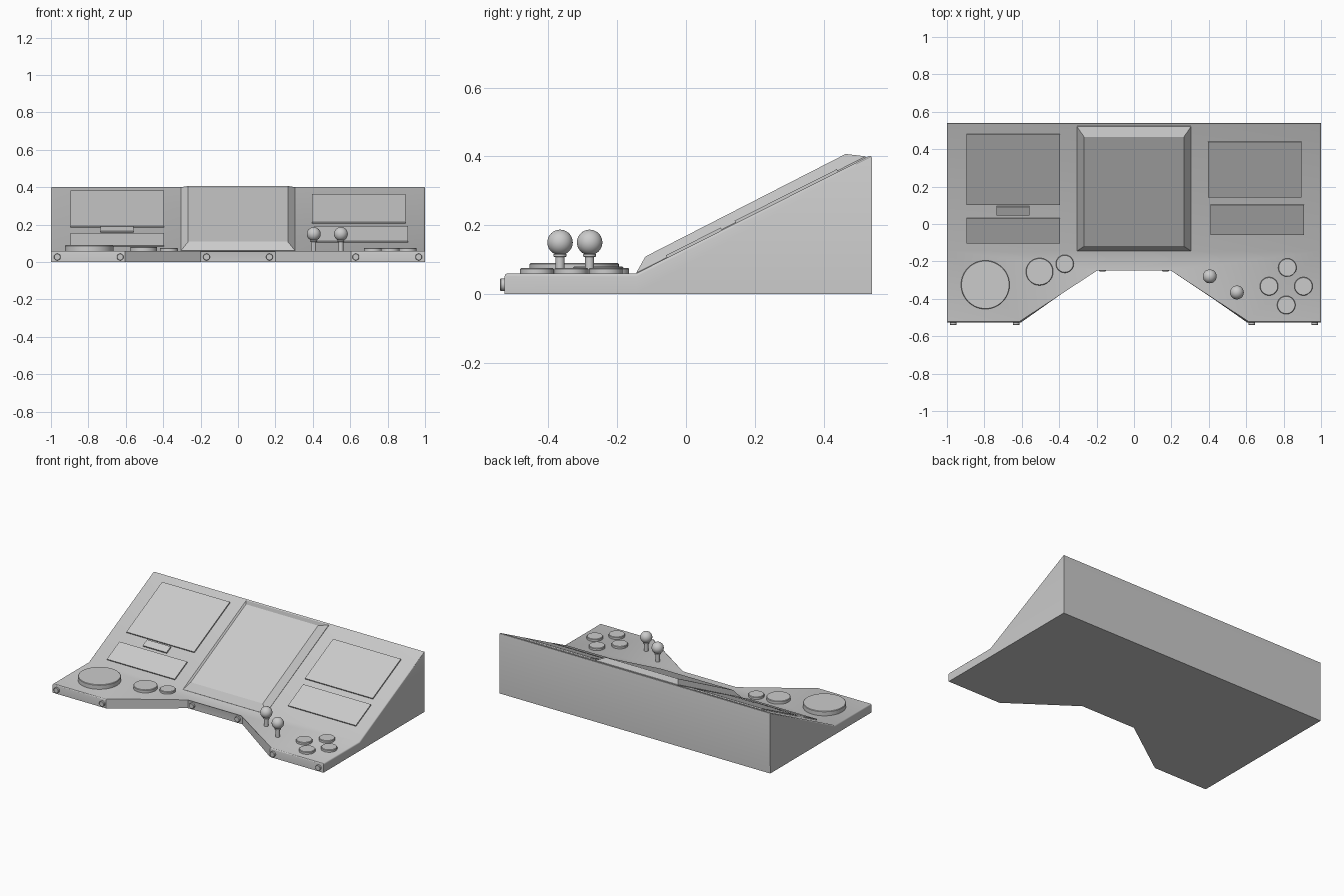
import bpy, bmesh, math
from mathutils import Vector

if "Cube" in bpy.data.objects:
    bpy.data.objects.remove(bpy.data.objects["Cube"])

DECK, CREASE, BACK, TOP = 0.06, -0.145, 0.54, 0.405
SLOPE = (TOP - DECK) / (BACK - CREASE)
ANGLE = math.atan(SLOPE)


def slope_z(y):
    return DECK + (y - CREASE) * SLOPE


def finish(bm, name, angle=30):
    bmesh.ops.recalc_face_normals(bm, faces=bm.faces)
    me = bpy.data.meshes.new(name)
    bm.to_mesh(me)
    bm.free()
    ob = bpy.data.objects.new(name, me)
    bpy.context.collection.objects.link(ob)
    bpy.context.view_layer.objects.active = ob
    ob.select_set(True)
    bpy.ops.object.shade_smooth_by_angle(angle=math.radians(angle))
    ob.select_set(False)
    return ob


def lathe(name, profile, loc, axis='Z', steps=48):
    """Spin an (r, z) profile about z, optionally laid along -y."""
    bm = bmesh.new()
    vs = [bm.verts.new((r, 0, z)) for r, z in profile]
    es = [bm.edges.new(p) for p in zip(vs, vs[1:])]
    bmesh.ops.spin(bm, geom=vs + es, cent=(0, 0, 0), axis=(0, 0, 1),
                   angle=2 * math.pi, steps=steps)
    bmesh.ops.remove_doubles(bm, verts=bm.verts, dist=1e-5)
    ob = finish(bm, name)
    ob.location = loc
    if axis == 'Y':
        ob.rotation_euler.x = math.pi / 2
    return ob


def disc(name, x, y, r, top):
    h, c = top - DECK, 0.003
    lathe(name, [(0, -0.005), (r, -0.005), (r, h - c), (r - c, h), (0, h)], (x, y, DECK))


def panel(name, x0, x1, y0, y1, t=0.008):
    """Thin slab lying on the sloped face."""
    bm = bmesh.new()
    bmesh.ops.create_cube(bm, size=1)
    length = (y1 - y0) / math.cos(ANGLE)
    bmesh.ops.scale(bm, vec=(x1 - x0, length, 2 * t), verts=bm.verts)
    ob = finish(bm, name)
    yc = (y0 + y1) / 2
    ob.location = ((x0 + x1) / 2, yc, slope_z(yc))
    ob.rotation_euler.x = ANGLE


# Console body: notched flat deck in front of a sloped wedge
bm = bmesh.new()
outline = [(-1, -0.527), (-0.605, -0.527), (-0.2, -0.24), (0.2, -0.24),
           (0.605, -0.527), (1, -0.527), (1, CREASE), (1, BACK),
           (-1, BACK), (-1, CREASE)]
low = [bm.verts.new((x, y, 0)) for x, y in outline]
top = [bm.verts.new((x, y, max(DECK, slope_z(y)))) for x, y in outline]
bm.faces.new(low)
bm.faces.new(top[:7] + top[9:])
bm.faces.new(top[6:])
n = len(outline)
for i in range(n):
    j = (i + 1) % n
    bm.faces.new((low[i], low[j], top[j], top[i]))
rim = [bm.edges.get((top[i], top[(i + 1) % n])) for i in range(n)]
bmesh.ops.bevel(bm, geom=rim, offset=0.009, segments=3, profile=0.5, affect='EDGES')
finish(bm, "console_body")

# Raised central screen housing with bevelled sides
bm = bmesh.new()
rings = []
for w, pts in ((0.305, ((-0.14, 0.055), (0.525, 0.385))),
               (0.305, ((CREASE, DECK + 0.001), (0.522, 0.400))),
               (0.266, ((-0.118, 0.109), (0.464, 0.407)))):
    (ya, za), (yb, zb) = pts
    rings.append([bm.verts.new(p) for p in
                  ((-w, ya, za), (w, ya, za), (w, yb, zb), (-w, yb, zb))])
bm.faces.new(rings[0])
bm.faces.new(rings[-1])
for a, b in zip(rings, rings[1:]):
    for i in range(4):
        j = (i + 1) % 4
        bm.faces.new((a[i], a[j], b[j], b[i]))
finish(bm, "screen_housing", 15)

# Panels on the slope
panel("left_upper_panel", -0.895, -0.395, 0.105, 0.482)
panel("left_lower_panel", -0.895, -0.395, -0.10, 0.032)
panel("left_slot", -0.735, -0.56, 0.05, 0.095, 0.009)
panel("right_upper_panel", 0.395, 0.895, 0.145, 0.442)
panel("right_lower_panel", 0.41, 0.91, -0.055, 0.105)

# Dial and round buttons
disc("left_dial", -0.795, -0.325, 0.13, 0.09)
disc("left_button_large", -0.505, -0.255, 0.073, 0.08)
disc("left_button_small", -0.37, -0.213, 0.048, 0.076)
for i, (x, y) in enumerate(((0.82, -0.233), (0.906, -0.333),
                            (0.722, -0.333), (0.814, -0.433))):
    disc(f"right_button_{i + 1}", x, y, 0.049, 0.076)

# Ball-top levers
R, ZC = 0.037, 0.15 - DECK
ball = [(R * math.sin(a), ZC - R * math.cos(a))
        for a in (math.pi * k / 20 for k in range(3, 21))]
stick = [(0, -0.005), (0.013, -0.005), (0.013, 0.047), (0.019, 0.049), (0.019, 0.055)]
for i, (x, y) in enumerate(((0.405, -0.28), (0.55, -0.366))):
    lathe(f"lever_{i + 1}", stick + ball, (x, y, DECK), steps=32)

# Bolts along the front edge
bolt = [(0, -0.005), (0.018, -0.005), (0.018, 0.011), (0.016, 0.013), (0, 0.013)]
for i, (x, y) in enumerate(((0.966, -0.527), (0.63, -0.527), (0.168, -0.24))):
    for side, s in (("left", -1), ("right", 1)):
        lathe(f"{side}_bolt_{i + 1}", bolt, (s * x, y, 0.027), 'Y', 24)
